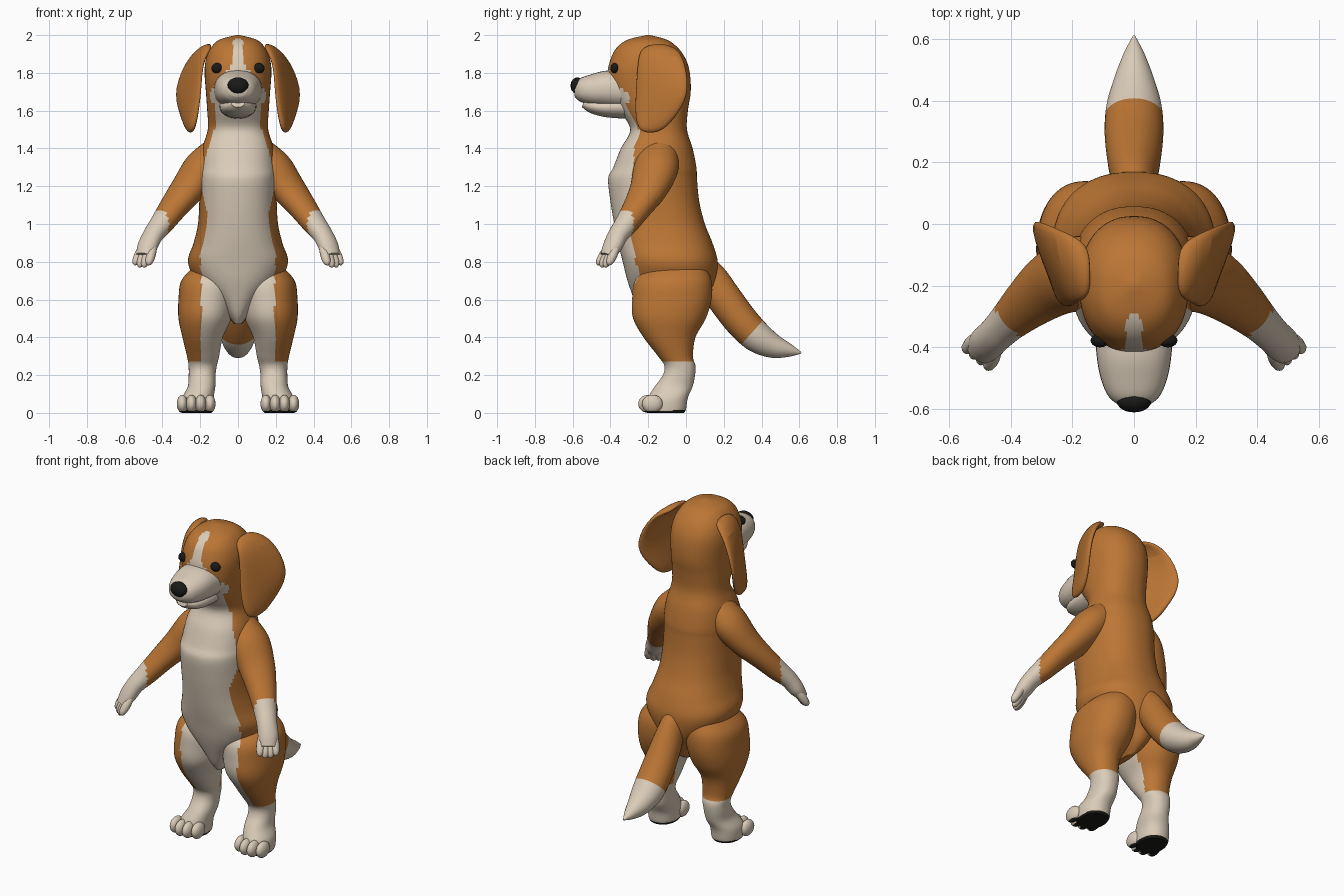
import bpy, bmesh
from math import cos, sin, pi, radians, copysign
from mathutils import Vector, Matrix

if "Cube" in bpy.data.objects:
    bpy.data.objects.remove(bpy.data.objects["Cube"])


def material(name, rgb):
    m = bpy.data.materials.new(name)
    m.use_nodes = True
    m.diffuse_color = (*rgb, 1)
    m.node_tree.nodes["Principled BSDF"].inputs["Base Color"].default_value = (*rgb, 1)
    return m


MATS = [material("tan_fur", (0.50, 0.18, 0.035)),
        material("cream_fur", (0.70, 0.60, 0.48)),
        material("black_skin", (0.01, 0.01, 0.009))]
TAN, CREAM, BLACK = range(3)


def finish(name, bm, rule):
    """Turn a bmesh into a smooth object, colouring each face by the rule."""
    bmesh.ops.recalc_face_normals(bm, faces=bm.faces)
    for f in bm.faces:
        f.material_index = rule(f.calc_center_median(), f.normal) if callable(rule) else rule
    mesh = bpy.data.meshes.new(name)
    bm.to_mesh(mesh)
    bm.free()
    for m in MATS:
        mesh.materials.append(m)
    ob = bpy.data.objects.new(name, mesh)
    bpy.context.collection.objects.link(ob)
    bpy.ops.object.select_all(action='DESELECT')
    ob.select_set(True)
    bpy.context.view_layer.objects.active = ob
    bpy.ops.object.shade_smooth_by_angle(angle=radians(45))
    return ob


def spline(a, b, c, d, t):
    return b + (c - a) * (t / 2) + (a * 2 - b * 5 + c * 4 - d) * (t * t / 2) \
        + (b * 3 - a - c * 3 + d) * (t ** 3 / 2)


def loft(name, rings, rule, sides=32, steps=4, power=2.0, flip=1):
    """Skin smoothly interpolated rings, each given as (centre, U axis, V axis)."""
    dense, last = [], len(rings) - 1
    for i in range(last):
        quad = [rings[min(max(i + k, 0), last)] for k in (-1, 0, 1, 2)]
        for s in range(steps):
            dense.append([spline(*(q[j] for q in quad), s / steps) for j in range(3)])
    dense.append(rings[-1])
    bm = bmesh.new()
    rows = []
    for c, u, v in dense:
        row = []
        for k in range(sides):
            a = 2 * pi * k / sides
            p, q = (copysign(abs(w) ** (2 / power), w) for w in (cos(a), sin(a)))
            co = c + u * p + v * q
            row.append(bm.verts.new((co.x * flip, co.y, co.z)))
        rows.append(row)
    for r, s in zip(rows, rows[1:]):
        for k in range(sides):
            n = (k + 1) % sides
            bm.faces.new((r[k], r[n], s[n], s[k]))
    bm.faces.new(rows[0])
    bm.faces.new(rows[-1])
    return finish(name, bm, rule)


def upright(name, rows, rule, **kw):
    """Loft of level rings: height, centre x, half width, front y, back y."""
    rings = [(Vector((x, (f + b) / 2, z)), Vector((w, 0, 0)), Vector((0, (b - f) / 2, 0)))
             for z, x, w, f, b in rows]
    return loft(name, rings, rule, **kw)


def tube(name, rows, rule, **kw):
    """Loft square to a path: x, y, z, sideways radius, other radius."""
    pts = [Vector(r[:3]) for r in rows]
    rings = []
    for i, p in enumerate(pts):
        t = (pts[min(i + 1, len(pts) - 1)] - pts[max(i - 1, 0)]).normalized()
        u = t.cross(Vector((0, 0, 1))).normalized()
        rings.append((p, u * rows[i][3], u.cross(t) * rows[i][4]))
    return loft(name, rings, rule, **kw)


def ball(name, loc, radii, rule):
    bm = bmesh.new()
    bmesh.ops.create_uvsphere(bm, u_segments=20, v_segments=14, radius=1,
                              matrix=Matrix.Translation(loc) @ Matrix.Diagonal((*radii, 1)))
    return finish(name, bm, rule)


# Colour rules
def body_coat(c, n):
    x = abs(c.x)
    if c.z > 1.64:   # forehead blaze, widening to the muzzle
        return CREAM if c.y < -0.3 and x < 0.027 + max(0, 1.85 - c.z) * 0.8 else TAN
    if c.z > 1.5:    # throat
        return CREAM if c.y < -0.26 and x < 0.12 else TAN
    edge = 0.18 + 0.02 * cos(14 * (c.z - 1.25)) if c.z < 1.25 else 0.2 - (c.z - 1.25) * 0.28
    return CREAM if c.y < -0.18 and x < edge else TAN


def leg_coat(c, n):
    if c.z < 0.012 and n.z < -0.3:
        return BLACK
    return CREAM if c.z < 0.27 or (abs(c.x) < 0.195 and c.y < -0.03) else TAN


def toe_coat(c, n):
    return BLACK if c.z < 0.012 else CREAM


def arm_coat(c, n):
    return CREAM if abs(c.x) - c.y > 0.735 else TAN


def tail_coat(c, n):
    return CREAM if c.y * 0.75 - c.z * 0.65 > -0.02 else TAN


# Torso, neck and skull in one skin: height, half width, front, back
profile = [(0.47, 0.02, -0.2, 0), (0.52, 0.06, -0.24, 0.08), (0.6, 0.12, -0.275, 0.125),
           (0.7, 0.22, -0.31, 0.16), (0.8, 0.265, -0.335, 0.168), (0.9, 0.235, -0.36, 0.14),
           (1.0, 0.212, -0.38, 0.1), (1.12, 0.205, -0.4, 0.07), (1.24, 0.205, -0.412, 0.058),
           (1.3, 0.203, -0.385, 0.055), (1.4, 0.19, -0.345, 0.035), (1.5, 0.16, -0.295, 0.005),
           (1.6, 0.163, -0.35, 0.01), (1.7, 0.17, -0.405, 0.025), (1.8, 0.177, -0.415, 0.02),
           (1.87, 0.17, -0.4, 0), (1.93, 0.145, -0.37, -0.04), (1.975, 0.1, -0.31, -0.1),
           (2.0, 0.01, -0.21, -0.19)]
upright("body_and_head", [(z, 0, w, f, b) for z, w, f, b in profile], body_coat,
        sides=96, steps=5, power=2.3)

# Muzzle, jaw and nose
tube("muzzle", [(0, -0.3, 1.71, 0.13, 0.1), (0, -0.42, 1.715, 0.122, 0.097),
                (0, -0.5, 1.71, 0.108, 0.082), (0, -0.56, 1.71, 0.082, 0.062),
                (0, -0.59, 1.71, 0.045, 0.035)], CREAM, power=2.3)
tube("lower_jaw", [(0, -0.28, 1.625, 0.1, 0.07), (0, -0.42, 1.617, 0.092, 0.052),
                   (0, -0.5, 1.624, 0.072, 0.037), (0, -0.545, 1.638, 0.035, 0.02)], CREAM)
ball("nose", (0, -0.575, 1.732), (0.056, 0.036, 0.044), BLACK)

# Tail
tube("tail", [(0, 0.05, 0.8, 0.06, 0.08), (0, 0.13, 0.71, 0.07, 0.09),
              (0, 0.2, 0.61, 0.085, 0.092), (0, 0.29, 0.49, 0.095, 0.09),
              (0, 0.38, 0.4, 0.09, 0.083), (0, 0.47, 0.35, 0.065, 0.062),
              (0, 0.55, 0.33, 0.035, 0.034), (0, 0.61, 0.318, 0.004, 0.004)], tail_coat, steps=6)

# Ear sheet: rows from root to tip, each front, middle, back
EAR = [[(0.14, -0.24, 1.93), (0.14, -0.15, 1.96), (0.14, -0.06, 1.93)],
       [(0.19, -0.26, 1.87), (0.23, -0.14, 1.91), (0.25, -0.01, 1.9)],
       [(0.195, -0.27, 1.7), (0.265, -0.15, 1.7), (0.345, 0.03, 1.71)],
       [(0.215, -0.275, 1.57), (0.265, -0.16, 1.57), (0.305, -0.03, 1.59)],
       [(0.24, -0.25, 1.49), (0.25, -0.19, 1.475), (0.265, -0.12, 1.49)]]

for side, s in (("left", 1), ("right", -1)):
    # Ear
    bm = bmesh.new()
    grid = [[bm.verts.new((x * s, y, z)) for x, y, z in row] for row in EAR]
    for a, b in zip(grid, grid[1:]):
        for k in range(2):
            bm.faces.new((a[k], a[k + 1], b[k + 1], b[k]))
    ear = finish(side + "_ear", bm, TAN)
    thick = ear.modifiers.new("thickness", 'SOLIDIFY')
    thick.thickness, thick.offset = 0.04, 0
    ear.modifiers.new("rounding", 'SUBSURF').levels = 2
    ear.modifiers["rounding"].render_levels = 2

    # Eye
    ball(side + "_eye", (0.11 * s, -0.378, 1.825), (0.031, 0.022, 0.027), BLACK)

    # Arm and fingers
    tube(side + "_arm", [(0.1, -0.14, 1.38, 0.1, 0.09), (0.19, -0.16, 1.29, 0.12, 0.1),
                         (0.27, -0.2, 1.18, 0.105, 0.085), (0.34, -0.255, 1.09, 0.085, 0.07),
                         (0.405, -0.315, 1.0, 0.066, 0.06), (0.45, -0.36, 0.94, 0.058, 0.05),
                         (0.48, -0.39, 0.88, 0.058, 0.045), (0.5, -0.42, 0.83, 0.045, 0.03)],
         arm_coat, flip=s, steps=6)
    for n in range(4):
        i = n - 1.5
        base = Vector((0.475 + 0.02 * i, -0.385 + 0.014 * i, 0.885))
        tip = Vector((0.512 + 0.024 * i, -0.44 + 0.019 * i, 0.765 + 0.012 * abs(i)))
        tube(f"{side}_finger_{n + 1}",
             [(*base.lerp(tip, t), r, r) for t, r in
              ((0, 0.018), (0.4, 0.024), (0.75, 0.022), (0.93, 0.014), (1, 0.003))],
             CREAM, sides=12, flip=s)

    # Leg: height, centre x, half width, front, back
    upright(side + "_leg", [(0.78, 0.13, 0.1, -0.2, 0.1), (0.7, 0.15, 0.15, -0.27, 0.135),
                            (0.6, 0.165, 0.15, -0.285, 0.135), (0.5, 0.175, 0.14, -0.28, 0.105),
                            (0.4, 0.187, 0.107, -0.225, 0.05), (0.3, 0.185, 0.085, -0.148, 0.037),
                            (0.25, 0.187, 0.075, -0.115, 0.05), (0.2, 0.19, 0.071, -0.122, 0.048),
                            (0.14, 0.193, 0.073, -0.165, 0.035), (0.08, 0.212, 0.083, -0.2, 0.01),
                            (0.02, 0.215, 0.083, -0.205, 0), (0, 0.215, 0.075, -0.195, -0.01)],
            leg_coat, sides=64, steps=6, power=2.2, flip=s)
    for n in range(4):
        outer = n in (0, 3)
        ball(f"{side}_toe_{n + 1}", ((0.148 + 0.049 * n) * s, -0.178 if outer else -0.198, 0.048),
             (0.029, 0.055, 0.048), toe_coat)
